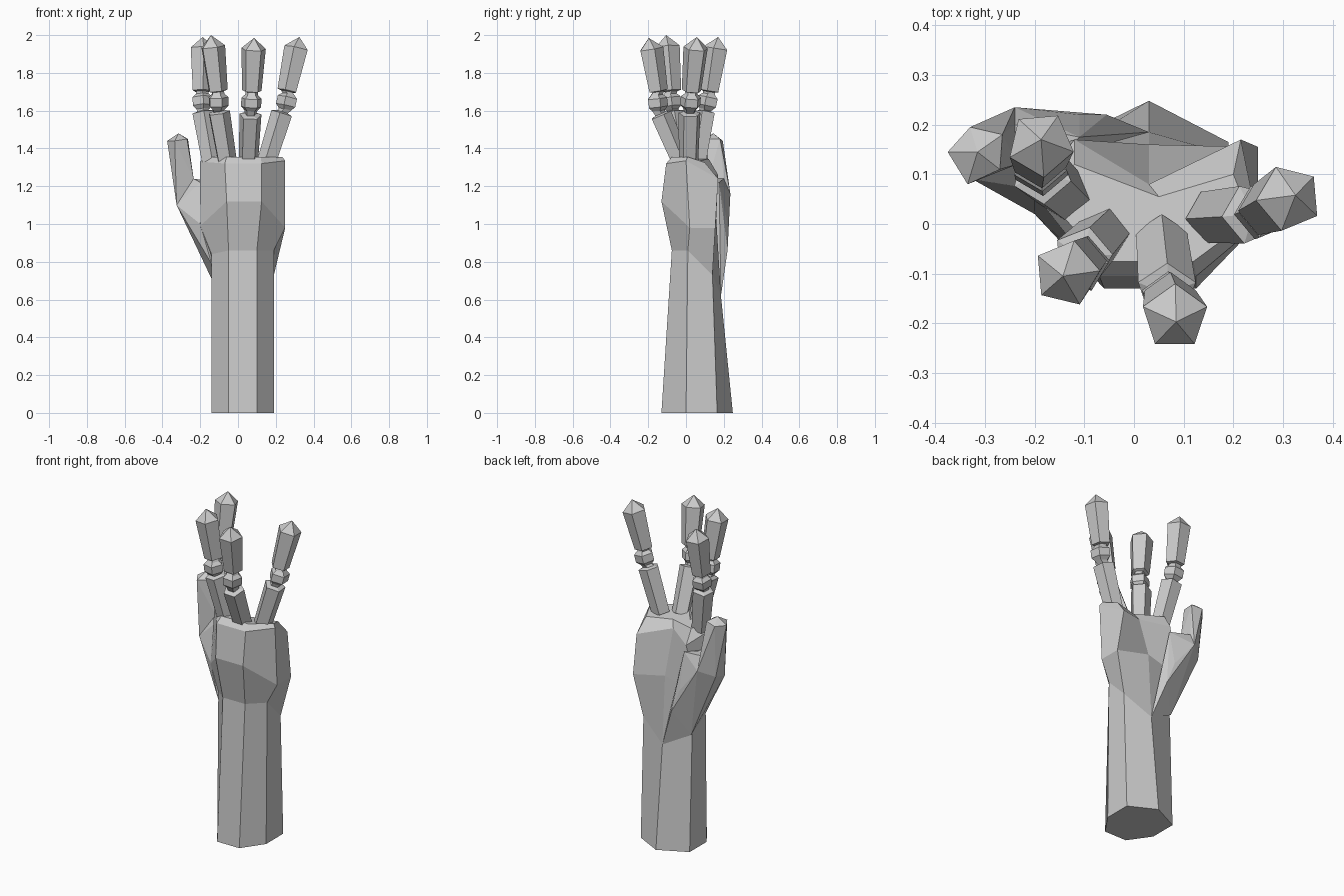
import bpy, bmesh, math
from mathutils import Vector

if "Cube" in bpy.data.objects:
    bpy.data.objects.remove(bpy.data.objects["Cube"])


def finish(bm, name):
    bmesh.ops.remove_doubles(bm, verts=bm.verts, dist=0.0005)
    bmesh.ops.recalc_face_normals(bm, faces=bm.faces)
    me = bpy.data.meshes.new(name)
    bm.to_mesh(me)
    bm.free()
    bpy.context.collection.objects.link(bpy.data.objects.new(name, me))


def loft(name, rings):
    """Skin a list of equal-length rings and cap both ends."""
    bm = bmesh.new()
    vs = [[bm.verts.new(p) for p in r] for r in rings]
    n = len(vs[0])
    for a, b in zip(vs, vs[1:]):
        for i in range(n):
            j = (i + 1) % n
            bm.faces.new((a[i], a[j], b[j], b[i]))
    bm.faces.new(vs[0][::-1])
    bm.faces.new(vs[-1])
    finish(bm, name)


def hull(name, pts):
    bm = bmesh.new()
    for p in pts:
        bm.verts.new(p)
    res = bmesh.ops.convex_hull(bm, input=bm.verts)
    junk = {g for g in res["geom_interior"] + res["geom_unused"]
            if isinstance(g, bmesh.types.BMVert)}
    bmesh.ops.delete(bm, geom=list(junk), context='VERTS')
    finish(bm, name)


# forearm and hand: seven-sided rings, front pair first, then round via +x
base = [(-.05, -.13, 0), (.10, -.13, 0), (.19, 0, 0), (.19, .165, 0),
        (.03, .248, 0), (-.14, .165, 0), (-.14, 0, 0)]
wrist = [(-.05, -.075, .86), (.10, -.075, .86), (.19, .01, .86), (.19, .14, .73),
         (.03, .185, .62), (-.14, .14, .73), (-.14, .01, .84)]
middle = [(-.06, -.13, 1.12), (.125, -.13, 1.12), (.25, .02, .98), (.25, .155, .98),
          (.03, .16, 1.03), (-.18, .15, .98), (-.2, .02, .99)]
upper = [(-.07, -.105, 1.32), (.125, -.105, 1.32), (.25, 0, 1.335), (.215, .17, 1.24),
         (.03, .08, 1.29), (-.12, .17, 1.26), (-.2, .06, 1.33)]
top = [(-.06, -.075, 1.355), (.12, -.075, 1.355), (.235, .01, 1.355), (.2, .1, 1.325),
       (.05, .055, 1.33), (-.12, .12, 1.345), (-.175, .05, 1.355)]
loft("forearm_and_palm", [base, wrist, middle, upper, top])

# thumb pad on the palm side
hull("thumb_pad", [(.03, .185, .62), (-.14, .15, .71), (-.14, .01, .79), (-.055, .22, .86),
                   (-.11, .22, 1.0), (-.24, .235, 1.16), (-.325, .09, 1.1),
                   (-.32, .17, 1.12), (-.2, .02, 1.0), (-.235, .12, 1.24),
                   (-.24, .2, 1.24), (-.2, .07, 1.22), (-.11, .175, 1.22)])

# thumb with a pentagonal pointed tip
hull("thumb", [(-.24, .235, 1.16), (-.325, .09, 1.1), (-.32, .17, 1.12),
               (-.235, .12, 1.24), (-.24, .2, 1.24),
               (-.375, .145, 1.44), (-.335, .08, 1.44), (-.27, .11, 1.45),
               (-.265, .18, 1.45), (-.33, .195, 1.44), (-.315, .145, 1.48)])


def pent(c, axis, r, out):
    """Five-sided ring square to the axis, its flat side facing angle out."""
    f = Vector((math.cos(out), math.sin(out), 0))
    f = (f - axis * f.dot(axis)).normalized()
    s = axis.cross(f)
    ang = [math.radians(36 + 72 * k) for k in range(5)]
    return [c + (f * math.cos(a) + s * math.sin(a)) * r for a in ang]


def finger(name, root, knuckle, joint, low, tip, out):
    root, knuckle, joint, low, tip = map(Vector, (root, knuckle, joint, low, tip))
    out = math.radians(out)
    d1 = (knuckle - root).normalized()
    d2 = (low - knuckle).normalized()
    d3 = (tip - low).normalized()
    spec = [(root, d1, .054), (knuckle, d1, .061), (knuckle + d1 * .008, d1, .032),
            (joint - d2 * .04, d2, .036), (joint - d2 * .02, d2, .056),
            (joint + d2 * .025, d2, .056), (joint + d2 * .043, d2, .036),
            (low - d3 * .005, d3, .034), (low, d3, .054),
            (low.lerp(tip, .79), d3, .068)]
    rings = [pent(c, d, r, out) for c, d, r in spec]
    rings.append([tip] * 5)
    bm = bmesh.new()
    vs = [[bm.verts.new(p) for p in r] for r in rings[:-1]]
    apex = bm.verts.new(tip)
    for a, b in zip(vs, vs[1:]):
        for i in range(5):
            j = (i + 1) % 5
            bm.faces.new((a[i], a[j], b[j], b[i]))
    for i in range(5):
        bm.faces.new((vs[-1][i], vs[-1][(i + 1) % 5], apex))
    bm.faces.new(vs[0][::-1])
    finish(bm, name)


# four fingers, spread outwards
finger("index_finger", (-.14, .06, 1.33), (-.185, .10, 1.59), (-.188, .115, 1.645),
       (-.19, .125, 1.705), (-.187, .17, 1.99), 95)
finger("middle_finger", (-.06, -.02, 1.33), (-.103, -.065, 1.59), (-.106, -.08, 1.645),
       (-.108, -.078, 1.705), (-.143, -.105, 2.0), 185)
finger("ring_finger", (.055, -.03, 1.33), (.066, -.135, 1.575), (.07, -.153, 1.64),
       (.073, -.15, 1.705), (.085, -.197, 1.985), -90)
finger("little_finger", (.155, .015, 1.33), (.235, .02, 1.585), (.26, .025, 1.645),
       (.262, .03, 1.705), (.325, .058, 1.99), 5)
